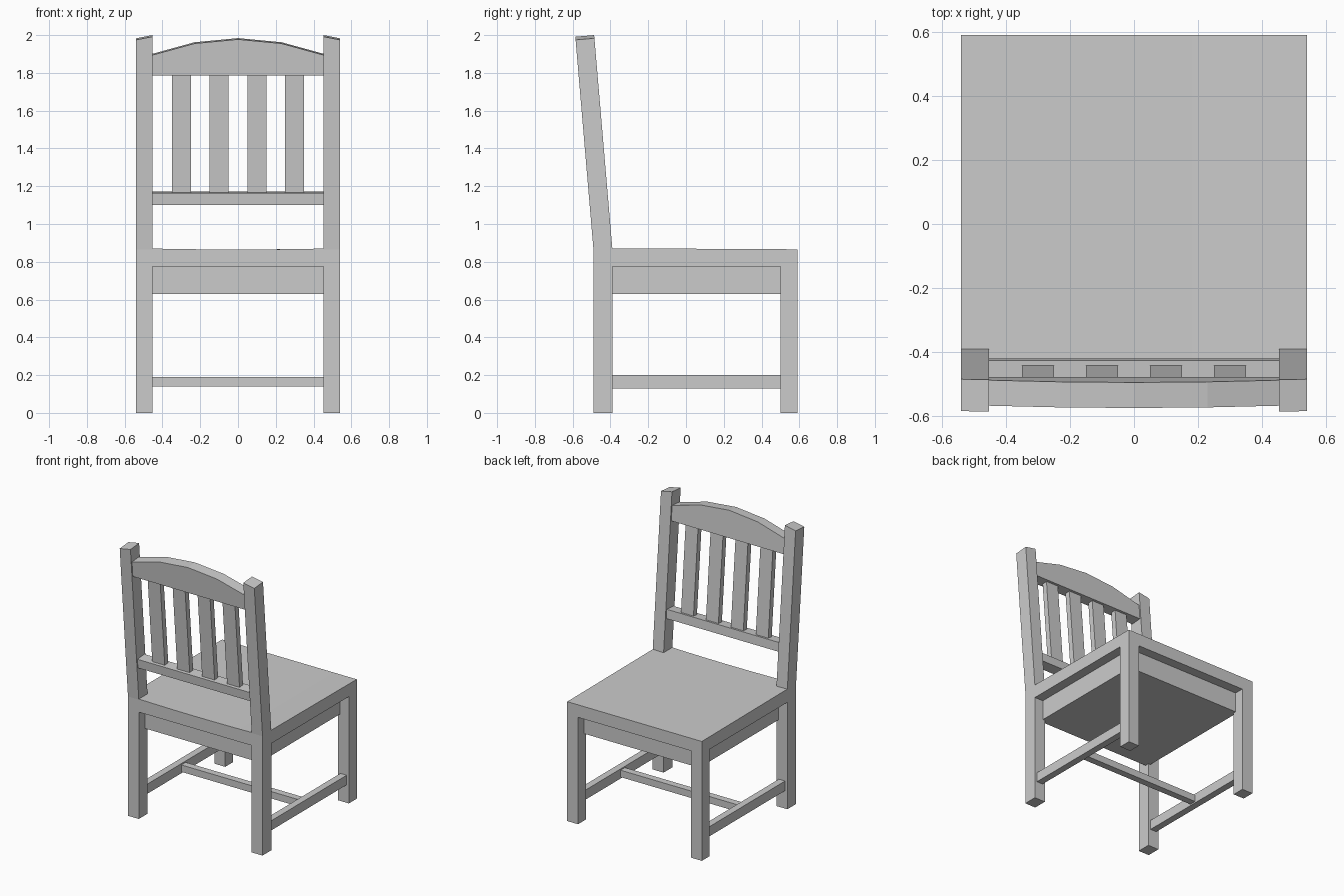
import bpy
import math

if "Cube" in bpy.data.objects:
    bpy.data.objects.remove(bpy.data.objects["Cube"])

LEAN = 0.085                      # backward tilt of the back, radians
C, S = math.cos(LEAN), math.sin(LEAN)


def mesh_object(name, verts, faces):
    me = bpy.data.meshes.new(name)
    me.from_pydata(verts, [], faces)
    me.update()
    ob = bpy.data.objects.new(name, me)
    bpy.context.collection.objects.link(ob)
    return ob


def loft(name, a, b):
    """Closed prism between two matching outlines."""
    n = len(a)
    faces = [tuple(range(n))[::-1], tuple(range(n, 2 * n))]
    faces += [(i, (i + 1) % n, n + (i + 1) % n, n + i) for i in range(n)]
    return mesh_object(name, a + b, faces)


def box(name, x, y, z):
    def ring(h):
        return [(x[0], y[0], h), (x[1], y[0], h), (x[1], y[1], h), (x[0], y[1], h)]
    return loft(name, ring(z[0]), ring(z[1]))


def leaning(name, outline, d0, d1):
    """Extrude an (x, height) outline along the tilted back, between two depths."""
    def ring(d):
        return [(x, -0.39 - d * C - h * S, 0.87 + h * C - d * S) for x, h in outline]
    return loft(name, ring(d1), ring(d0))


def mirror_x(ob):
    m = ob.modifiers.new("mirror", 'MIRROR')
    m.use_axis[0] = True
    m.use_mirror_merge = False


# Seat: slab whose top dips slightly across the rear edge
xs = [0.54, 0.36, 0.18, 0.0, -0.18, -0.36, -0.54]
base = [(-0.54, 0.775), (0.54, 0.775)]
rear = [(x, -0.49, z) for x, z in base + [(x, 0.865 + 0.007 * (x / 0.54) ** 2) for x in xs]]
front = [(x, 0.59, z) for x, z in base + [(x, 0.866) for x in xs]]
loft("seat", rear, front)

# Apron block under the seat
box("apron", (-0.47, 0.47), (-0.42, 0.52), (0.63, 0.775))

# Legs and side stretchers, mirrored
mirror_x(box("front_leg", (0.453, 0.54), (0.50, 0.59), (0, 0.775)))
mirror_x(box("rear_leg", (0.453, 0.54), (-0.49, -0.39), (0, 0.775)))
mirror_x(box("side_stretcher", (0.472, 0.522), (-0.39, 0.50), (0.13, 0.20)))
box("cross_stretcher", (-0.475, 0.475), (0.025, 0.075), (0.14, 0.19))

# Back posts with tops that slope outward
mirror_x(leaning("back_post", [(0.453, 0), (0.54, 0), (0.54, 1.117), (0.453, 1.134)], 0, 0.10))

# Back rails
leaning("lower_rail", [(-0.455, 0.238), (0.455, 0.238), (0.455, 0.303), (-0.455, 0.303)], 0.01, 0.09)
leaning("crest_rail", [(-0.455, 0.926), (0.455, 0.926), (0.455, 1.035), (0.23, 1.097),
                       (0, 1.119), (-0.23, 1.097), (-0.455, 1.035)], 0.01, 0.09)

# Slats
for cx in (0.1, 0.3):
    mirror_x(leaning("slat", [(cx - 0.05, 0.30), (cx + 0.05, 0.30),
                              (cx + 0.05, 0.93), (cx - 0.05, 0.93)], 0.027, 0.067))
